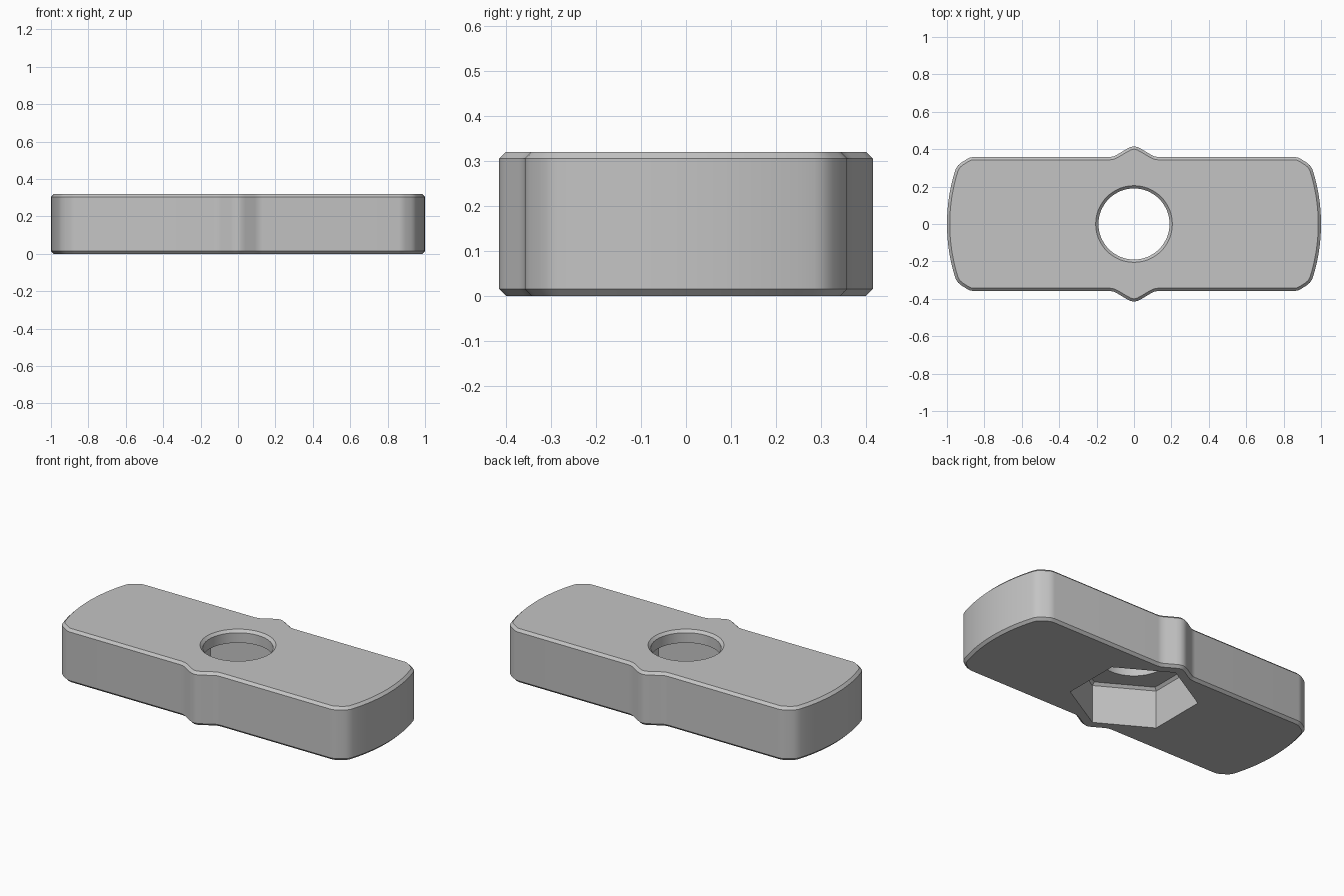
import bpy, bmesh
from math import sin, cos, pi, asin, radians

H = 0.32          # plate thickness
EDGE = 0.015      # chamfer width

cube = bpy.data.objects.get("Cube")
if cube:
    bpy.data.objects.remove(cube, do_unlink=True)

grey = bpy.data.materials.new("plain grey")
grey.use_nodes = True
grey.diffuse_color = (0.55, 0.55, 0.55, 1)
grey.node_tree.nodes["Principled BSDF"].inputs["Base Color"].default_value = (0.55, 0.55, 0.55, 1)


def make_object(name, bm):
    bmesh.ops.recalc_face_normals(bm, faces=bm.faces)
    mesh = bpy.data.meshes.new(name)
    bm.to_mesh(mesh)
    bm.free()
    mesh.materials.append(grey)
    obj = bpy.data.objects.new(name, mesh)
    bpy.context.collection.objects.link(obj)
    return obj


def ring(radius, sides, start=0.0):
    return [(radius * cos(start + 2 * pi * i / sides),
             radius * sin(start + 2 * pi * i / sides)) for i in range(sides)]


def loft(name, layers):
    """Closed solid through (z, outline) layers of equal point count."""
    bm = bmesh.new()
    loops = [[bm.verts.new((x, y, z)) for x, y in pts] for z, pts in layers]
    n = len(loops[0])
    for low, high in zip(loops, loops[1:]):
        for i in range(n):
            j = (i + 1) % n
            bm.faces.new((low[i], low[j], high[j], high[i]))
    bm.faces.new(loops[0][::-1])
    bm.faces.new(loops[-1])
    return make_object(name, bm)


def plate_outline():
    # quarter outline: bowed end, rounded corner, straight side, pointed boss
    radius = 0.957
    sweep = asin(0.285 / radius)
    quarter = [(1 - radius + radius * cos(sweep * i / 8),
                radius * sin(sweep * i / 8)) for i in range(9)]
    quarter += [(0.95, 0.30), (0.94, 0.314), (0.925, 0.327), (0.895, 0.346),
                (0.88, 0.354), (0.86, 0.358), (0.13, 0.358), (0.11, 0.361),
                (0.09, 0.371), (0.04, 0.401), (0.02, 0.411), (0, 0.415)]
    half = quarter + [(-x, y) for x, y in quarter[-2::-1]]
    return half + [(x, -y) for x, y in half[-2:0:-1]]


def inset(points, d):
    """Move a counter-clockwise outline inwards by d."""
    result = []
    n = len(points)
    for i, (x, y) in enumerate(points):
        (ax, ay), (bx, by) = points[i - 1], points[(i + 1) % n]
        tx, ty = bx - ax, by - ay
        length = (tx * tx + ty * ty) ** 0.5
        result.append((x - d * ty / length, y + d * tx / length))
    return result


# Plate with chamfered top and bottom rims
outer = plate_outline()
inner = inset(outer, EDGE)
plate = loft("clamp_plate", [(0, inner), (EDGE, outer), (H - EDGE, outer), (H, inner)])

# Round bolt hole, chamfered at the top
bore, rim = 0.19, 0.19 + EDGE
hole = loft("hole_cutter", [(0.1, ring(bore, 64)), (H - EDGE, ring(bore, 64)),
                            (H, ring(rim, 64)), (H + 0.1, ring(rim, 64))])

# Hexagonal nut pocket underneath
nut = 0.35
pocket = loft("pocket_cutter", [(-0.1, ring(nut, 6, pi / 2)),
                                (0.23, ring(nut, 6, pi / 2)),
                                (0.245, ring(nut - 0.017, 6, pi / 2))])

bpy.context.view_layer.objects.active = plate
for cutter in (pocket, hole):
    cutter.hide_render = True
    cut = plate.modifiers.new(cutter.name, "BOOLEAN")
    cut.operation = "DIFFERENCE"
    cut.solver = "EXACT"
    cut.object = cutter
    bpy.ops.object.modifier_apply(modifier=cut.name)
    bpy.data.objects.remove(cutter, do_unlink=True)

# Smooth curved walls, crisp chamfers
bpy.ops.object.select_all(action="DESELECT")
plate.select_set(True)
bpy.ops.object.shade_smooth_by_angle(angle=radians(30))
